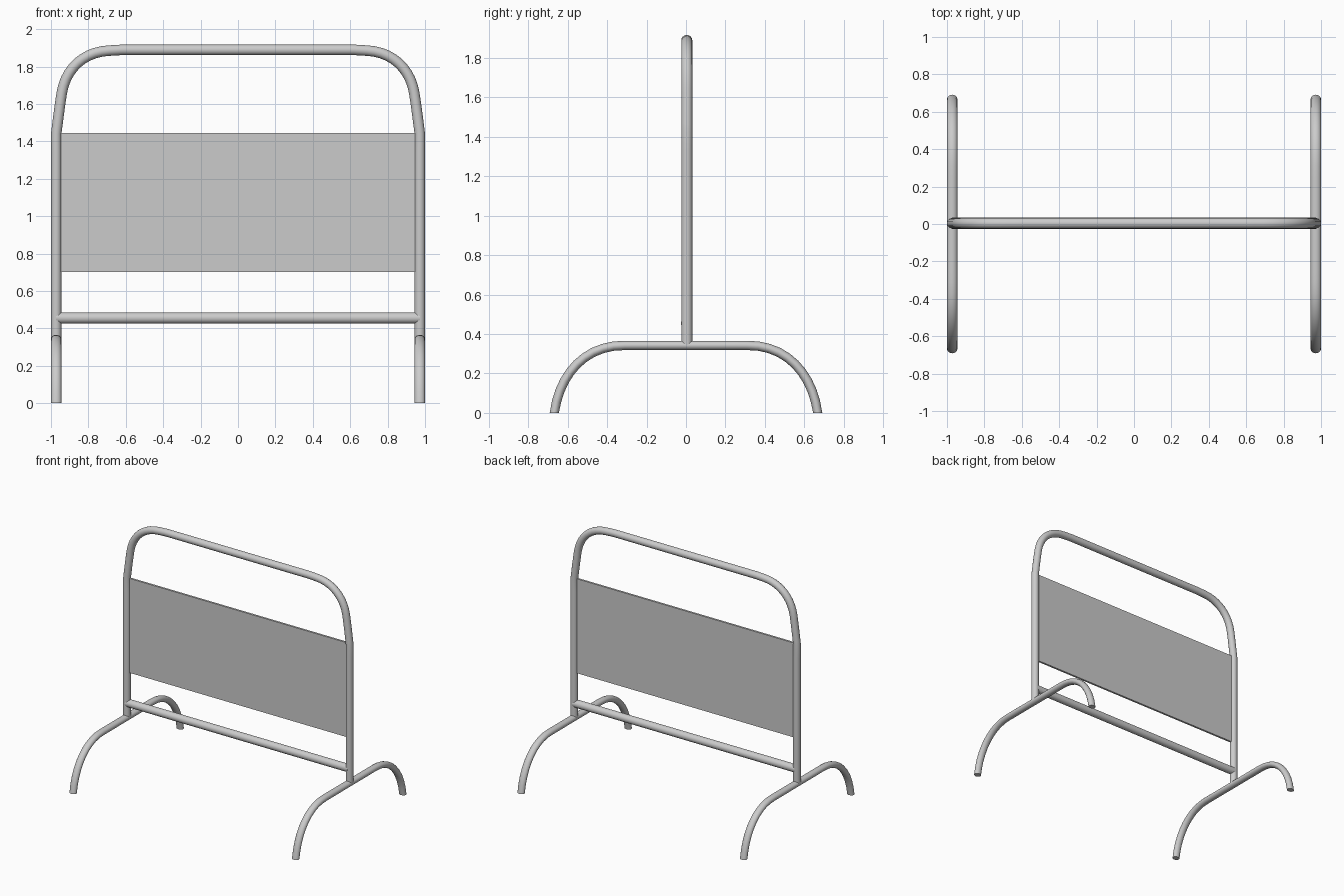
import bpy

if "Cube" in bpy.data.objects:
    bpy.data.objects.remove(bpy.data.objects["Cube"])

FRAME_Y = 0.004   # plane of the upright frame
SIDE_X = 0.972    # centre line of the side tubes


def tube(name, points, radius, location=(0, 0, 0), scale_x=1.0):
    """Sweep a round tube along bezier points given as (co, left handle, right handle)."""
    curve = bpy.data.curves.new(name, 'CURVE')
    curve.dimensions = '3D'
    curve.bevel_depth = radius
    curve.bevel_resolution = 6
    curve.resolution_u = 10
    curve.use_fill_caps = True
    spline = curve.splines.new('BEZIER')
    spline.bezier_points.add(len(points) - 1)
    for bp, (co, left, right) in zip(spline.bezier_points, points):
        bp.handle_left_type = bp.handle_right_type = 'FREE'
        bp.co, bp.handle_left, bp.handle_right = co, left, right
    obj = bpy.data.objects.new(name, curve)
    bpy.context.collection.objects.link(obj)
    obj.location = location
    obj.scale.x = scale_x
    bpy.ops.object.select_all(action='DESELECT')
    obj.select_set(True)
    bpy.context.view_layer.objects.active = obj
    bpy.ops.object.convert(target='MESH')
    bpy.ops.object.shade_smooth_by_angle()
    return bpy.context.object


def mirrored(half, axis):
    """Complete a path by reflecting its points across one axis."""
    def flip(p):
        return tuple(-v if i == axis else v for i, v in enumerate(p))
    return half + [(flip(c), flip(r), flip(l)) for c, l, r in reversed(half)]


def straight(a, b):
    """Two bezier points joined by a straight line."""
    mid = [(p + q) / 2 for p, q in zip(a, b)]
    return [(a, a, mid), (b, mid, b)]


# upright hoop: posts, slightly leaning shoulders, rounded corners, top rail
half_hoop = [
    ((-SIDE_X, 0, 0.34), (-SIDE_X, 0, 0.3), (-SIDE_X, 0, 0.7)),
    ((-SIDE_X, 0, 1.44), (-SIDE_X, 0, 1.1), (-0.962, 0, 1.52)),
    ((-0.942, 0, 1.66), (-0.953, 0, 1.59), (-0.920, 0, 1.79)),
    ((-0.69, 0, 1.885), (-0.825, 0, 1.878), (-0.62, 0, 1.889)),
    ((-0.60, 0, 1.889), (-0.63, 0, 1.889), (-0.3, 0, 1.889)),
]
tube("frame_hoop", mirrored(half_hoop, 0), 0.028, (0, FRAME_Y, 0))

# lower cross bar
tube("cross_bar", straight((-SIDE_X, 0, 0), (SIDE_X, 0, 0)), 0.030, (0, FRAME_Y, 0.455))

# sign panel
bpy.ops.mesh.primitive_cube_add(size=1, location=(0, FRAME_Y, 1.073))
panel = bpy.context.object
panel.name = "panel"
panel.scale = (1.92, 0.016, 0.745)

# arched feet
half_foot = [
    ((0, -0.668, 0), (0, -0.672, -0.03), (0, -0.640, 0.20)),
    ((0, -0.31, 0.342), (0, -0.51, 0.345), (0, -0.1, 0.342)),
]
for side, label in ((-1, "left"), (1, "right")):
    foot = tube("foot_" + label, mirrored(half_foot, 1), 0.0235, (side * SIDE_X, 0, 0), 1.19)
    # flatten the ends on the ground
    for v in foot.data.vertices:
        if v.co.z < 0.012:
            v.co.z = 0
